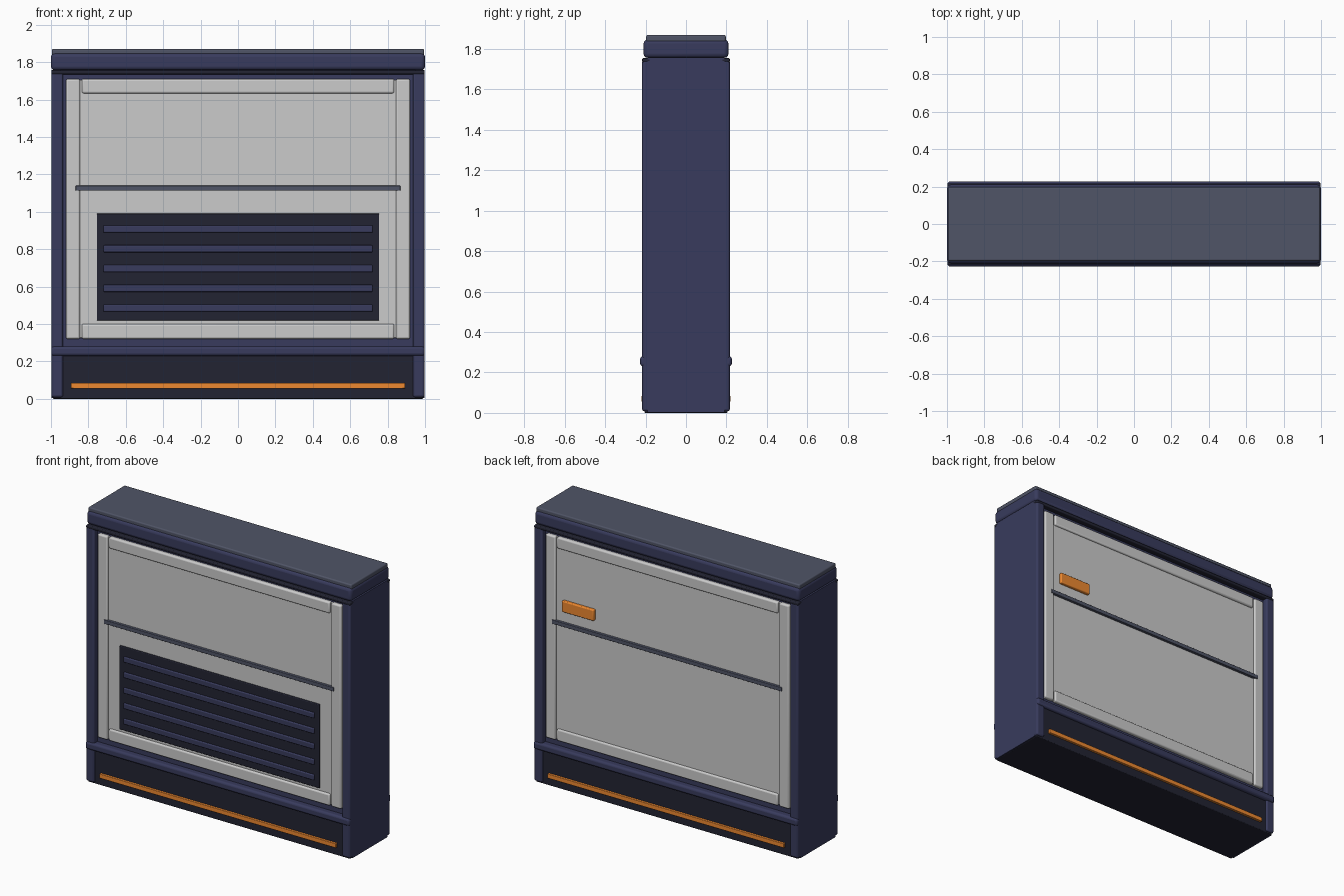
import bpy

if "Cube" in bpy.data.objects:
    bpy.data.objects.remove(bpy.data.objects["Cube"])


def material(name, rgb):
    m = bpy.data.materials.new(name)
    m.diffuse_color = (*rgb, 1)
    m.use_nodes = True
    m.node_tree.nodes["Principled BSDF"].inputs["Base Color"].default_value = m.diffuse_color
    return m


NAVY = material("navy", (0.04, 0.044, 0.11))
DARK = material("dark", (0.016, 0.017, 0.032))
SLATE = material("slate", (0.08, 0.09, 0.135))
ORANGE = material("orange", (0.85, 0.25, 0.03))
GREY = None


def box(name, x, y, z, mat, bevel=0.0, segments=3):
    """Bevelled box from (min, max) ranges on each axis."""
    lo, hi = zip(x, y, z)
    bpy.ops.mesh.primitive_cube_add(size=1, location=[(a + b) / 2 for a, b in zip(lo, hi)])
    ob = bpy.context.object
    ob.name = name
    ob.scale = [b - a for a, b in zip(lo, hi)]
    bpy.ops.object.transform_apply(location=False, rotation=False, scale=True)
    if mat:
        ob.data.materials.append(mat)
    if bevel:
        mod = ob.modifiers.new("bevel", "BEVEL")
        mod.width = bevel
        mod.segments = segments
        bpy.ops.object.shade_smooth_by_angle()
    return ob


def face_box(name, side, x, depth, z, mat, bevel=0.0):
    """Box on the front (side -1) or back (side 1); depth is distance from centre."""
    y = sorted(side * d for d in depth)
    return box(name, x, y, z, mat, bevel)


# Main body, plinth and top
box("core", (-0.985, 0.985), (-0.18, 0.18), (0.02, 1.76), NAVY)
box("plinth", (-0.99, 0.99), (-0.205, 0.205), (0.0, 0.25), DARK, 0.005)
box("cap", (-1.0, 1.0), (-0.21, 0.21), (1.757, 1.847), NAVY, 0.02)
box("top_plate", (-0.995, 0.995), (-0.197, 0.197), (1.835, 1.87), SLATE, 0.008)

# End panels
for s, label in ((-1, "left"), (1, "right")):
    box(label + "_end_panel", sorted((s * 0.95, s * 0.998)), (-0.19, 0.19), (0.003, 1.757), NAVY)

for side, label in ((-1, "front"), (1, "back")):
    # Navy frame: corner posts, ledge and shadow strip
    for s, hand in ((-1, "left"), (1, "right")):
        face_box(f"{label}_{hand}_post", side, sorted((s * 0.935, s * 0.998)),
                 (0.165, 0.217), (0.008, 1.745), NAVY, 0.012)
    face_box(label + "_ledge", side, (-0.998, 0.998), (0.17, 0.227), (0.23, 0.28), NAVY, 0.014)
    face_box(label + "_shadow_strip", side, (-0.998, 0.998), (0.175, 0.217),
             (1.735, 1.755), DARK, 0.006)
    # Light panel with raised border
    face_box(label + "_panel", side, (-0.915, 0.915), (0.17, 0.192), (0.325, 1.705), GREY, 0.004)
    for s, hand in ((-1, "left"), (1, "right")):
        face_box(f"{label}_{hand}_trim", side, sorted((s * 0.845, s * 0.92)),
                 (0.17, 0.205), (0.32, 1.71), GREY, 0.01)
    face_box(label + "_top_trim", side, (-0.835, 0.835), (0.17, 0.205), (1.633, 1.71), GREY, 0.01)
    face_box(label + "_bottom_trim", side, (-0.835, 0.835), (0.17, 0.205), (0.32, 0.4), GREY, 0.01)
    # Dividing strip and glowing plinth line
    face_box(label + "_divider", side, (-0.868, 0.868), (0.18, 0.21), (1.113, 1.14), SLATE, 0.003)
    face_box(label + "_accent_line", side, (-0.893, 0.893), (0.19, 0.221), (0.055, 0.085), ORANGE, 0.003)

# Front vent with slats
face_box("vent", -1, (-0.755, 0.755), (0.18, 0.202), (0.418, 0.99), DARK, 0.005)
for i in range(5):
    zc = 0.485 + i * 0.1057
    face_box(f"vent_slat_{i + 1}", -1, (-0.72, 0.72), (0.19, 0.212),
             (zc - 0.019, zc + 0.019), NAVY, 0.006)

# Back handle
face_box("back_handle", 1, (0.55, 0.79), (0.18, 0.214), (1.215, 1.29), ORANGE, 0.006)
